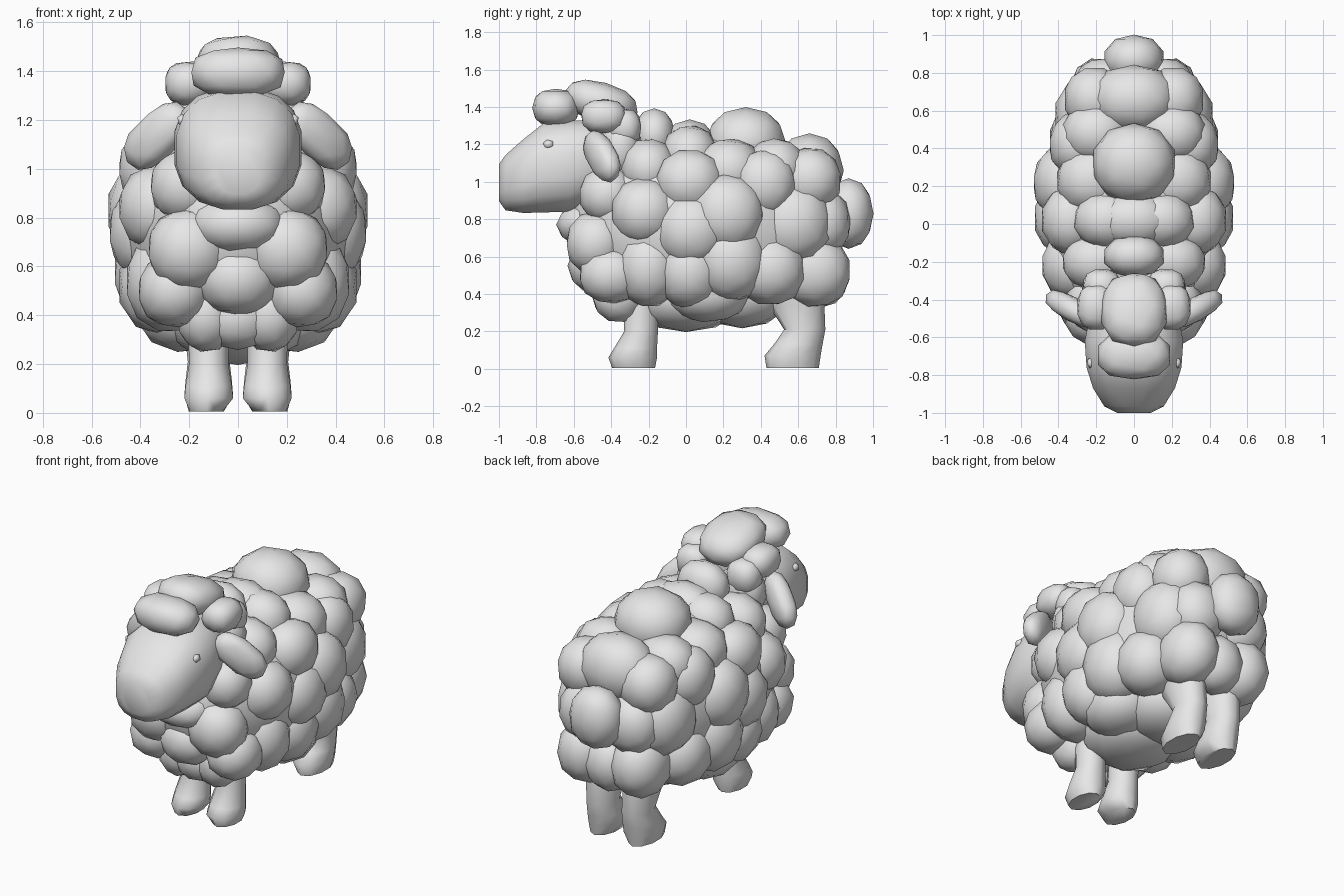
import bpy, bmesh, math, random
from mathutils import Matrix, Vector

random.seed(4)
gray = bpy.data.materials.new("plain_gray")
gray.diffuse_color = (0.8, 0.8, 0.8, 1)


def finish(name, bm, mirrored=False, angle=60):
    bmesh.ops.recalc_face_normals(bm, faces=bm.faces[:])
    me = bpy.data.meshes.new(name)
    bm.to_mesh(me)
    bm.free()
    ob = bpy.data.objects.new(name, me)
    bpy.context.collection.objects.link(ob)
    me.materials.append(gray)
    bpy.ops.object.select_all(action='DESELECT')
    ob.select_set(True)
    bpy.context.view_layer.objects.active = ob
    bpy.ops.object.shade_smooth_by_angle(angle=math.radians(angle))
    if mirrored:
        mod = ob.modifiers.new("mirror", 'MIRROR')
        mod.use_mirror_merge = False
    return ob


def add_ball(bm, matrix, detail=2, turn=0.0, fullness=0.93):
    """Ball with slightly squared sides, placed by a matrix."""
    ball = bmesh.ops.create_icosphere(bm, subdivisions=detail, radius=1,
                                      matrix=Matrix.Rotation(turn, 4, 'X'))
    for v in ball["verts"]:
        v.co = matrix @ Vector([math.copysign(abs(c) ** fullness, c) for c in v.co])


def puffs(name, rows, mirrored=False, detail=2, tilt=None, fullness=0.93):
    """Rows are centre x, y, z and radii x, y, z."""
    bm = bmesh.new()
    for x, y, z, a, b, c in rows:
        size = Matrix.Diagonal((a * 1.02, b * 1.02, c * 1.02, 1))
        turn = random.uniform(0, 3) if mirrored else 0
        add_ball(bm, Matrix.Translation((x, y, z)) @ (tilt or Matrix()) @ size, detail, turn, fullness)
    return finish(name, bm, mirrored)


def loft(name, rings, n, axis, power=2.0, mirrored=False):
    """Rings are centre x, y, z and two half sizes, across the given axis."""
    bm = bmesh.new()
    loops = []
    for x, y, z, a, b in rings:
        loop = []
        for i in range(n):
            t = 2 * math.pi * (i + 0.5) / n
            u = math.copysign(abs(math.cos(t)) ** (2 / power), math.cos(t)) * a
            v = math.copysign(abs(math.sin(t)) ** (2 / power), math.sin(t)) * b
            loop.append(bm.verts.new((x + u, y, z + v) if axis == 'Y' else (x + u, y + v, z)))
        loops.append(loop)
    for p, q in zip(loops, loops[1:]):
        for i in range(n):
            j = (i + 1) % n
            bm.faces.new((p[i], p[j], q[j], q[i]))
    bm.faces.new(loops[0])
    bm.faces.new(loops[-1])
    return finish(name, bm, mirrored)


# body core under the wool
puffs("body_core", [(0, 0.09, 0.76, 0.465, 0.70, 0.48)], detail=3, fullness=0.97)

# wool along the centre line: back, chest, belly, rump
puffs("centre_wool", [
    (0, 0.32, 1.21, 0.22, 0.21, 0.185), (0, 0.66, 1.06, 0.23, 0.18, 0.195),
    (0, -0.17, 1.25, 0.16, 0.11, 0.14), (0, 0.02, 1.16, 0.21, 0.15, 0.17),
    (0, -0.46, 0.55, 0.17, 0.17, 0.15), (0, -0.50, 0.77, 0.20, 0.19, 0.12),
    (0, 0.00, 0.38, 0.28, 0.30, 0.18), (0, 0.30, 0.40, 0.26, 0.25, 0.18),
    (0, 0.72, 0.50, 0.15, 0.15, 0.17), (0, -0.37, 0.39, 0.15, 0.13, 0.13)])

# wool on both flanks
puffs("side_wool", [
    (0.31, -0.22, 0.84, 0.18, 0.18, 0.18), (0.33, 0.02, 1.00, 0.16, 0.18, 0.17),
    (0.36, 0.22, 0.83, 0.175, 0.20, 0.21), (0.35, 0.03, 0.74, 0.18, 0.20, 0.20),
    (0.24, 0.57, 0.78, 0.18, 0.21, 0.22), (0.30, 0.42, 0.99, 0.15, 0.17, 0.18),
    (0.21, 0.66, 1.01, 0.16, 0.17, 0.17), (0.18, 0.69, 0.52, 0.16, 0.19, 0.19),
    (0.27, 0.45, 0.53, 0.18, 0.19, 0.19), (0.32, 0.24, 0.58, 0.19, 0.20, 0.22),
    (0.30, 0.02, 0.52, 0.19, 0.18, 0.20), (0.27, -0.20, 0.54, 0.19, 0.17, 0.21),
    (0.20, -0.48, 0.67, 0.17, 0.16, 0.17), (0.21, -0.42, 0.93, 0.15, 0.15, 0.15),
    (0.26, -0.40, 0.50, 0.15, 0.17, 0.15), (0.13, -0.36, 0.40, 0.12, 0.14, 0.15),
    (0.21, 0.12, 0.41, 0.20, 0.22, 0.16), (0.14, 0.02, 1.14, 0.18, 0.15, 0.16),
    (0.22, 0.23, 1.06, 0.19, 0.18, 0.17), (0.20, 0.48, 1.07, 0.18, 0.16, 0.16),
    (0.19, -0.20, 1.07, 0.19, 0.15, 0.16), (0.14, -0.35, 1.18, 0.14, 0.11, 0.16),
    (0.15, 0.73, 0.78, 0.17, 0.15, 0.18)], mirrored=True)

# tail
puffs("tail", [(0, 0.87, 0.83, 0.16, 0.13, 0.185)])

# head, lofted from nose to neck
loft("head", [
    (0, -1.00, 0.995, 0.09, 0.10), (0, -0.965, 0.995, 0.16, 0.15),
    (0, -0.87, 1.03, 0.22, 0.20), (0, -0.76, 1.075, 0.255, 0.243),
    (0, -0.62, 1.085, 0.265, 0.248), (0, -0.50, 1.11, 0.24, 0.22),
    (0, -0.36, 1.13, 0.18, 0.17)], 16, 'Y', power=2.5)

# wool cap on the head
puffs("forelock", [(0, -0.695, 1.395, 0.195, 0.125, 0.10)], fullness=0.8)
puffs("crown_wool", [(0, -0.455, 1.425, 0.175, 0.20, 0.105)],
      tilt=Matrix.Rotation(math.radians(-16), 4, 'X'), fullness=0.85)
puffs("temple_wool", [(0.20, -0.44, 1.35, 0.10, 0.12, 0.09),
                      (0.17, -0.33, 1.29, 0.10, 0.09, 0.10)], mirrored=True, fullness=0.8)

# drooping ears: long axis points outward and down
long = Vector((0.66, 0.38, -0.62)).normalized()
thin = Vector((0.45, -0.88, 0)).normalized()
thin = (thin - long * thin.dot(long)).normalized()
wide = long.cross(thin)
frame = Matrix((long * 0.175, thin * 0.065, wide * 0.095)).transposed().to_4x4()
bm = bmesh.new()
add_ball(bm, Matrix.Translation((0.33, -0.45, 1.135)) @ frame, fullness=0.8)
finish("ears", bm, True)

# eyes
puffs("eyes", [(0.228, -0.735, 1.20, 0.022, 0.03, 0.025)], mirrored=True, detail=1)

# legs, lofted from foot to hip
loft("front_legs", [
    (0.13, -0.28, 0.005, 0.07, 0.115), (0.12, -0.285, 0.06, 0.105, 0.13),
    (0.12, -0.27, 0.11, 0.10, 0.115), (0.12, -0.24, 0.20, 0.085, 0.09),
    (0.12, -0.24, 0.45, 0.09, 0.10)], 10, 'Z', mirrored=True)
loft("hind_legs", [
    (0.13, 0.57, 0.005, 0.075, 0.14), (0.12, 0.57, 0.07, 0.105, 0.15),
    (0.12, 0.60, 0.13, 0.10, 0.13), (0.12, 0.635, 0.21, 0.09, 0.11),
    (0.125, 0.59, 0.34, 0.10, 0.15), (0.13, 0.58, 0.48, 0.10, 0.15)], 10, 'Z', mirrored=True)
